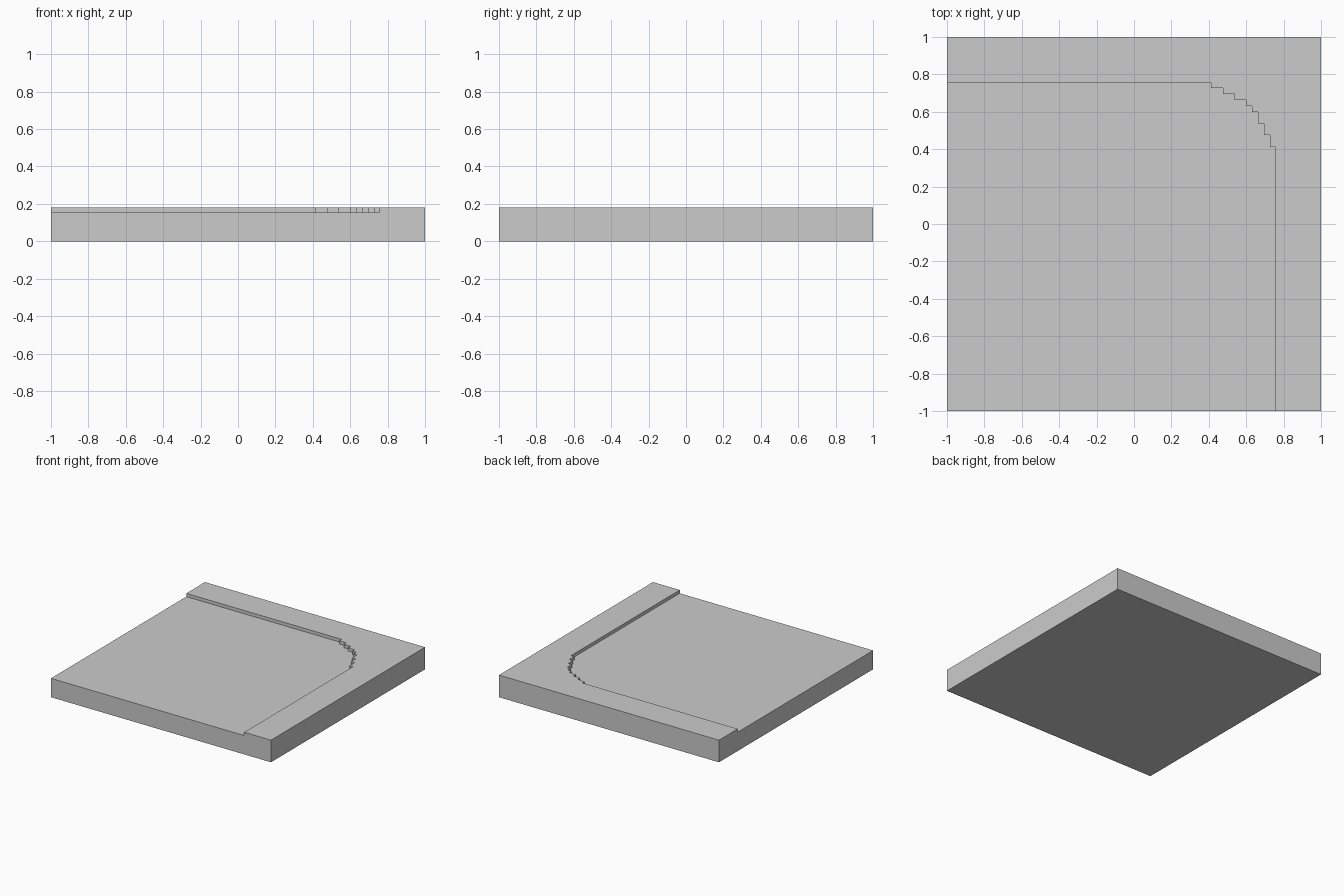
import bpy, bmesh

if "Cube" in bpy.data.objects:
    bpy.data.objects.remove(bpy.data.objects["Cube"])

TOP, FLOOR = 0.182, 0.155


def prism(name, outline, z0, z1):
    """Extrude a closed counter-clockwise outline from z0 to z1."""
    bm = bmesh.new()
    face = bm.faces.new([bm.verts.new((x, y, z0)) for x, y in outline])
    ext = bmesh.ops.extrude_face_region(bm, geom=[face], use_keep_orig=True)
    verts = [g for g in ext["geom"] if isinstance(g, bmesh.types.BMVert)]
    bmesh.ops.translate(bm, verts=verts, vec=(0, 0, z1 - z0))
    bmesh.ops.recalc_face_normals(bm, faces=bm.faces)
    mesh = bpy.data.meshes.new(name)
    bm.to_mesh(mesh)
    bm.free()
    obj = bpy.data.objects.new(name, mesh)
    bpy.context.collection.objects.link(obj)
    return obj


# Square floor tile at full border height
tile = prism("corner_tile", [(-1, -1), (1, -1), (1, 1), (-1, 1)], 0, TOP)

# Recess outline: stepped rounded corner, symmetric about x = y
reach = [0.757, 0.727, 0.694, 0.662, 0.631, 0.599, 0.537, 0.476, 0.412]
steps = []
for along, limit in zip(reach, reversed(reach)):
    steps += [(along, limit)]
stair = []
for i, (x, y) in enumerate(steps):
    stair.append((x, y))
    if i + 1 < len(steps):
        stair.append((steps[i + 1][0], y))
outline = [(-1.1, -1.1), (reach[0], -1.1)] + stair + [(-1.1, reach[0])]
cutter = prism("recess_cutter", outline, FLOOR, TOP + 0.1)
cutter.hide_render = True

# Sink the recess into the tile, leaving the raised border
cut = tile.modifiers.new("recess", 'BOOLEAN')
cut.operation = 'DIFFERENCE'
cut.solver = 'EXACT'
cut.object = cutter
bpy.context.view_layer.objects.active = tile
tile.select_set(True)
bpy.ops.object.modifier_apply(modifier=cut.name)
bpy.data.objects.remove(cutter)
